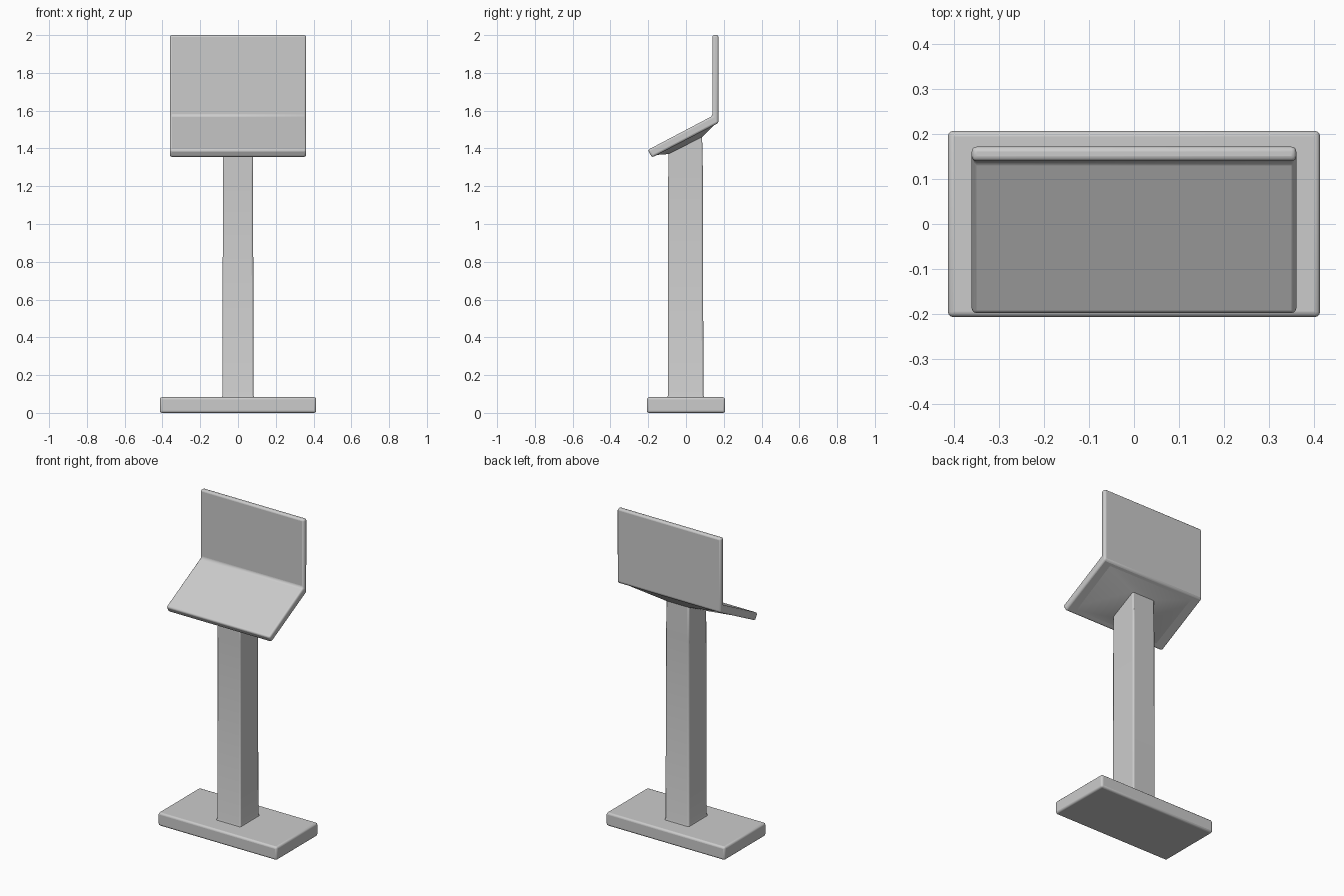
import bpy, bmesh

cube = bpy.data.objects.get("Cube")
if cube:
    bpy.data.objects.remove(cube, do_unlink=True)

grey = bpy.data.materials.new("light grey")
grey.use_nodes = True
grey.diffuse_color = (0.6, 0.6, 0.6, 1)
grey.node_tree.nodes["Principled BSDF"].inputs["Base Color"].default_value = (0.6, 0.6, 0.6, 1)


def loft(name, rings, bevel, segments=3):
    """Skin equal-length rings of points, cap both ends and round the edges."""
    bm = bmesh.new()
    loops = [[bm.verts.new(p) for p in ring] for ring in rings]
    n = len(loops[0])
    for a, b in zip(loops, loops[1:]):
        for i in range(n):
            j = (i + 1) % n
            bm.faces.new((a[i], a[j], b[j], b[i]))
    bm.faces.new(loops[0][::-1])
    bm.faces.new(loops[-1])
    bmesh.ops.recalc_face_normals(bm, faces=bm.faces)
    mesh = bpy.data.meshes.new(name)
    bm.to_mesh(mesh)
    bm.free()
    mesh.materials.append(grey)
    obj = bpy.data.objects.new(name, mesh)
    bpy.context.collection.objects.link(obj)
    if bevel:
        mod = obj.modifiers.new("rounded edges", "BEVEL")
        mod.width, mod.segments = bevel, segments
        mod.limit_method, mod.angle_limit = "ANGLE", 0.6
    bpy.ops.object.select_all(action="DESELECT")
    obj.select_set(True)
    bpy.context.view_layer.objects.active = obj
    bpy.ops.object.shade_smooth_by_angle(angle=0.7)
    return obj


def rect(hx, y0, y1, z0, z1):
    """Rectangle that may tilt from z0 at the front to z1 at the back."""
    return [(-hx, y0, z0), (hx, y0, z0), (hx, y1, z1), (-hx, y1, z1)]


# Base slab
loft("base", [rect(0.414, -0.207, 0.207, 0, 0), rect(0.414, -0.207, 0.207, 0.083, 0.083)], 0.012)

# Post with a small foot flare and a slanted top
loft("post", [rect(0.09, -0.103, 0.1, 0.07, 0.07),
              rect(0.082, -0.095, 0.092, 0.095, 0.095),
              rect(0.08, -0.094, 0.09, 1.25, 1.25),
              rect(0.08, -0.092, 0.085, 1.39, 1.48)], 0.008, 2)

# Sloped shelf and upright board, one folded sheet
profile = [(-0.202, 1.392), (-0.18, 1.352), (0.172, 1.535),
           (0.172, 2.0), (0.14, 2.0), (0.14, 1.572)]
loft("folded_panel", [[(x, y, z) for y, z in profile] for x in (-0.361, 0.361)], 0.011)

# Shallow swelling under the shelf where it meets the post
loft("shelf_support", [rect(0.35, -0.168, 0.16, 1.365, 1.535),
                       rect(0.08, -0.094, 0.088, 1.37, 1.462)], 0)
